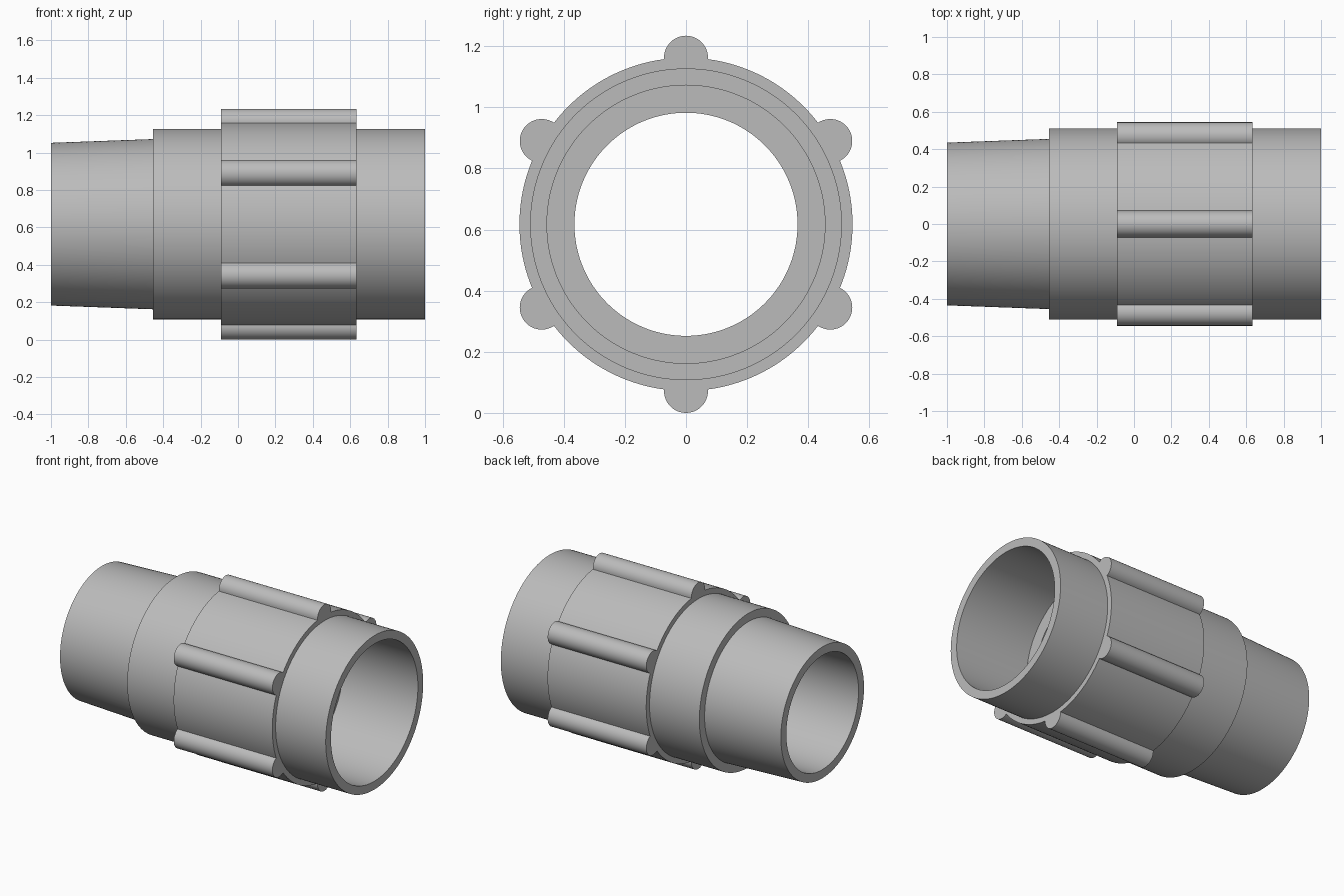
import bpy, bmesh
from math import sin, cos, asin, pi, radians

cube = bpy.data.objects.get("Cube")
if cube:
    bpy.data.objects.remove(cube, do_unlink=True)

LUG_R, COLLAR_R = 0.072, 0.545
AXIS_Z = LUG_R + COLLAR_R
SEGMENTS = 144

grey = bpy.data.materials.new("grey plastic")
grey.use_nodes = True
grey.diffuse_color = (0.5, 0.5, 0.5, 1)
grey.node_tree.nodes["Principled BSDF"].inputs["Base Color"].default_value = (0.5, 0.5, 0.5, 1)


def loft(name, rings):
    """Skin a closed chain of closed rings into a tube-like solid."""
    bm = bmesh.new()
    loops = [[bm.verts.new(p) for p in ring] for ring in rings]
    for i, a in enumerate(loops):
        b = loops[(i + 1) % len(loops)]
        for j in range(len(a)):
            k = (j + 1) % len(a)
            bm.faces.new((a[j], a[k], b[k], b[j]))
    bmesh.ops.recalc_face_normals(bm, faces=bm.faces)
    mesh = bpy.data.meshes.new(name)
    bm.to_mesh(mesh)
    bm.free()
    mesh.materials.append(grey)
    ob = bpy.data.objects.new(name, mesh)
    ob.location.z = AXIS_Z
    bpy.context.collection.objects.link(ob)
    bpy.ops.object.select_all(action="DESELECT")
    ob.select_set(True)
    bpy.context.view_layer.objects.active = ob
    bpy.ops.object.shade_smooth_by_angle(angle=radians(30))
    return ob


def circle(x, r):
    turns = [2 * pi * i / SEGMENTS for i in range(SEGMENTS)]
    return [(x, r * cos(t), r * sin(t)) for t in turns]


# Pipe body: tapered spigot, stepped sleeve, wide socket and narrower bore
profile = [(-1, 0.435), (-0.455, 0.455), (-0.455, 0.51), (1, 0.51),
           (1, 0.455), (0.455, 0.455), (0.455, 0.365), (-1, 0.378)]
loft("pipe_body", [circle(x, r) for x, r in profile])

# Collar outline: six round lugs joined by arcs
half = 2 * asin(LUG_R / (2 * COLLAR_R))
sweep = pi / 2 + half / 2
outline = []
for n in range(6):
    mid = radians(30 + 60 * n)
    cy, cz = COLLAR_R * cos(mid), COLLAR_R * sin(mid)
    for i in range(25):
        t = mid + sweep * (i / 12 - 1)
        outline.append((cy + LUG_R * cos(t), cz + LUG_R * sin(t)))
    for i in range(1, 20):
        t = mid + half + (pi / 3 - 2 * half) * i / 20
        outline.append((COLLAR_R * cos(t), COLLAR_R * sin(t)))


def collar_ring(x, inner):
    ring = []
    for y, z in outline:
        s = 0.5 / (y * y + z * z) ** 0.5 if inner else 1
        ring.append((x, y * s, z * s))
    return ring


# Grip collar around the sleeve
back, front = -0.09, 0.633
loft("grip_collar", [collar_ring(back, False), collar_ring(front, False),
                     collar_ring(front, True), collar_ring(back, True)])
